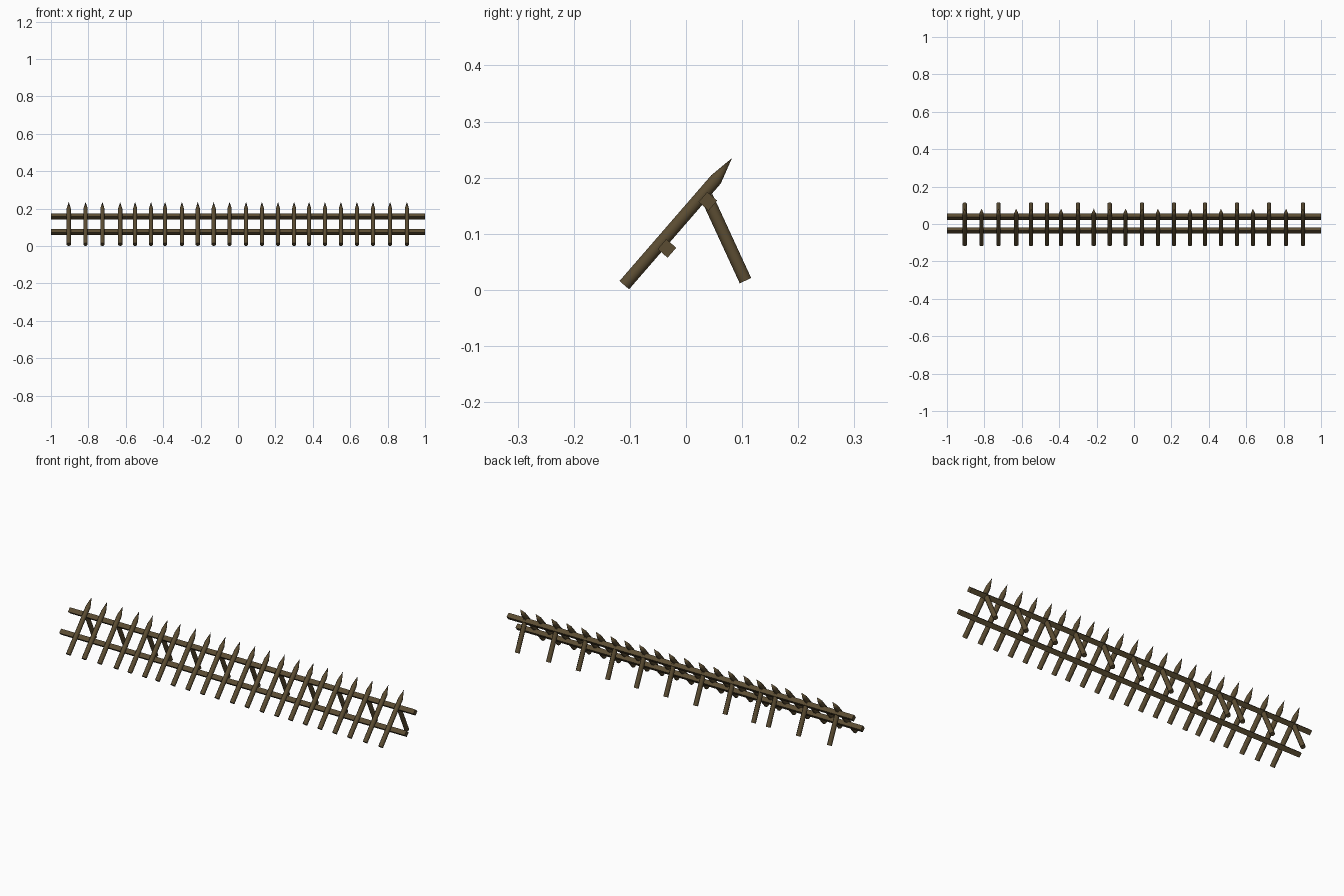
import bpy
import math
from mathutils import Vector, Matrix

default = bpy.data.objects.get("Cube")
if default:
    bpy.data.objects.remove(default, do_unlink=True)

wood = bpy.data.materials.new("dark brown wood")
wood.use_nodes = True
WOOD = (0.105, 0.073, 0.032, 1)
wood.diffuse_color = WOOD
wood.node_tree.nodes["Principled BSDF"].inputs["Base Color"].default_value = WOOD


def finish(obj, name, angle):
    obj.name = name
    obj.data.materials.append(wood)
    bpy.ops.object.shade_smooth_by_angle(angle=math.radians(angle))
    return obj


def pole(name, start, end, radius, sides=8, angle=50):
    """Straight pole between two points, with a flat side facing out."""
    start, end = Vector(start), Vector(end)
    axis = end - start
    bpy.ops.mesh.primitive_cylinder_add(vertices=sides, radius=radius, depth=axis.length)
    obj = bpy.context.object
    turn = Matrix.Rotation(math.pi / sides, 4, 'Z')
    # local x stays along the fence, local z follows the pole
    z = axis.normalized()
    x = Vector((1, 0, 0))
    basis = Matrix((x, z.cross(x), z)).transposed().to_4x4()
    obj.data.transform(Matrix.Translation((start + end) / 2) @ basis @ turn)
    return finish(obj, name, angle)


def rail(name, y, z, tilt):
    """Square beam running the full length, turned to lie against the stakes."""
    bpy.ops.mesh.primitive_cube_add(size=1)
    obj = bpy.context.object
    size = Matrix.Diagonal((2, 0.0235, 0.0235, 1))
    obj.data.transform(Matrix.Translation((0, y, z)) @ Matrix.Rotation(tilt, 4, 'X') @ size)
    return finish(obj, name, 30)


# Slightly irregular spacing of the stakes
STAKES = [-0.905, -0.815, -0.725, -0.63, -0.55, -0.465, -0.39, -0.30, -0.215, -0.13, -0.045,
          0.043, 0.128, 0.214, 0.30, 0.38, 0.465, 0.55, 0.636, 0.722, 0.813, 0.903]
UNBRACED = {1, 3, 6, 8, 10, 12, 14, 16, 18, 20}
FOOT, SHOULDER, TIP = (-0.11, 0.0085), (0.0535, 0.197), (0.082, 0.235)
RADIUS = 0.0122


def stake(name, x):
    """Leaning pole whose top is sharpened to a point."""
    obj = pole(name, (x, *FOOT), (x, *SHOULDER), RADIUS)
    mesh = obj.data
    axis = (Vector((0, *SHOULDER)) - Vector((0, *FOOT))).normalized()
    cap = next(p for p in mesh.polygons if p.normal.dot(axis) > 0.9)
    ring = list(cap.vertices)
    verts = [v.co.copy() for v in mesh.vertices] + [Vector((x, *TIP))]
    faces = [list(p.vertices) for p in mesh.polygons if p.index != cap.index]
    faces += [[a, b, len(verts) - 1] for a, b in zip(ring, ring[1:] + ring[:1])]
    mesh.clear_geometry()
    mesh.from_pydata(verts, [], faces)
    mesh.update()
    bpy.ops.object.shade_smooth_by_angle(angle=math.radians(50))


# Sharpened stakes, with props behind most of every second one
for i, x in enumerate(STAKES):
    stake(f"stake_{i + 1}", x)
    if i not in UNBRACED:
        pole(f"back_prop_{i + 1}", (x, 0.106, 0.0165), (x, 0.037, 0.166), RADIUS)

# Long rails behind the stakes
LEAN = math.atan2(SHOULDER[1] - FOOT[1], SHOULDER[0] - FOOT[0])
rail("lower_rail", -0.034, 0.074, LEAN)
rail("upper_rail", 0.039, 0.158, LEAN)
